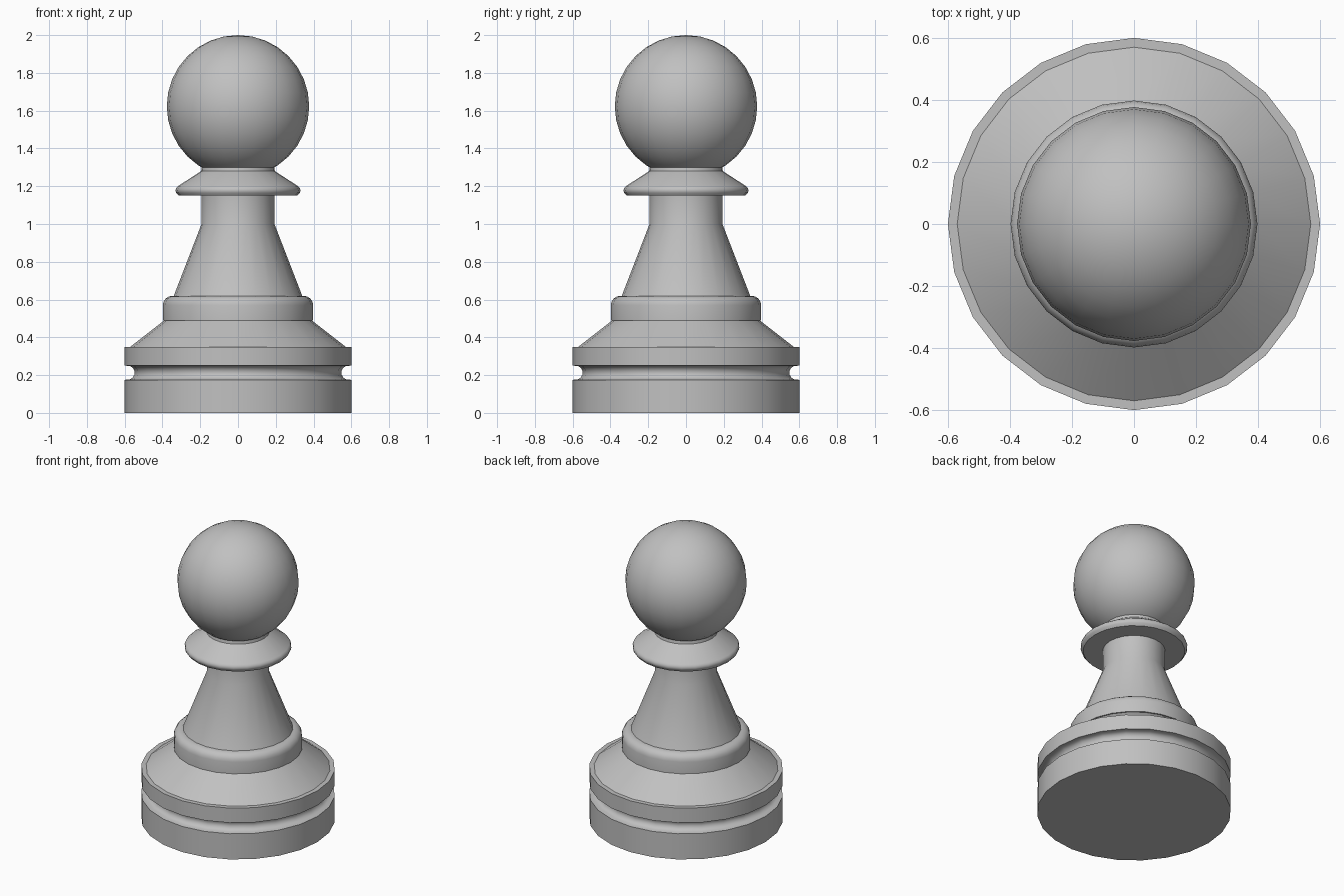
import bpy
import bmesh
import math

if "Cube" in bpy.data.objects:
    bpy.data.objects.remove(bpy.data.objects["Cube"], do_unlink=True)

SIDES = 24

grey = bpy.data.materials.new("plain grey")
grey.use_nodes = True
colour = (0.53, 0.53, 0.53, 1)
grey.diffuse_color = colour
grey.node_tree.nodes["Principled BSDF"].inputs["Base Color"].default_value = colour


def arc(r, z, radius, start, end, steps):
    """Points of a circular arc in the radius-height plane, angles in degrees."""
    angles = [math.radians(start + (end - start) * i / steps) for i in range(steps + 1)]
    return [(r + radius * math.cos(a), z + radius * math.sin(a)) for a in angles]


def lathe(name, profile):
    """Turn a radius-height profile, listed upward, into one smooth solid."""
    bm = bmesh.new()
    verts = [bm.verts.new((max(r, 0), 0, z)) for r, z in profile]
    edges = [bm.edges.new(pair) for pair in zip(verts, verts[1:])]
    bmesh.ops.spin(bm, geom=verts + edges, cent=(0, 0, 0), axis=(0, 0, 1),
                   angle=math.tau, steps=SIDES, use_merge=True)
    bmesh.ops.remove_doubles(bm, verts=bm.verts, dist=0.0005)
    bmesh.ops.recalc_face_normals(bm, faces=bm.faces)
    mesh = bpy.data.meshes.new(name)
    bm.to_mesh(mesh)
    bm.free()
    mesh.materials.append(grey)
    obj = bpy.data.objects.new(name, mesh)
    bpy.context.collection.objects.link(obj)
    bpy.ops.object.select_all(action="DESELECT")
    obj.select_set(True)
    bpy.context.view_layer.objects.active = obj
    bpy.ops.object.shade_smooth_by_angle(angle=math.radians(35))


# Grooved foot with a flat rim and a sloping shoulder
groove = arc(0.585, 0.213, 0.038, 250, 110, 5)
lathe("base", [(0, 0), (0.6, 0), (0.6, 0.175)] + groove +
      [(0.6, 0.25), (0.6, 0.35), (0.57, 0.35), (0.39, 0.49), (0, 0.49)])

# Rounded ring above the shoulder
lathe("lower_ring", [(0, 0.49), (0.398, 0.49)] +
      arc(0.348, 0.57, 0.05, 0, 90, 4) + [(0, 0.62)])

# Tapering body and straight neck
lathe("body", [(0, 0.62), (0.34, 0.62), (0.193, 1.0), (0.193, 1.15), (0, 1.15)])

# Collar disc with a rounded edge and a short neck
lathe("collar", [(0, 1.15), (0.315, 1.15)] + arc(0.305, 1.178, 0.026, -60, 60, 4) +
      [(0.195, 1.28), (0.19, 1.315), (0, 1.315)])

# Round head
lathe("head", arc(0, 1.623, 0.377, -90, 90, 16))
